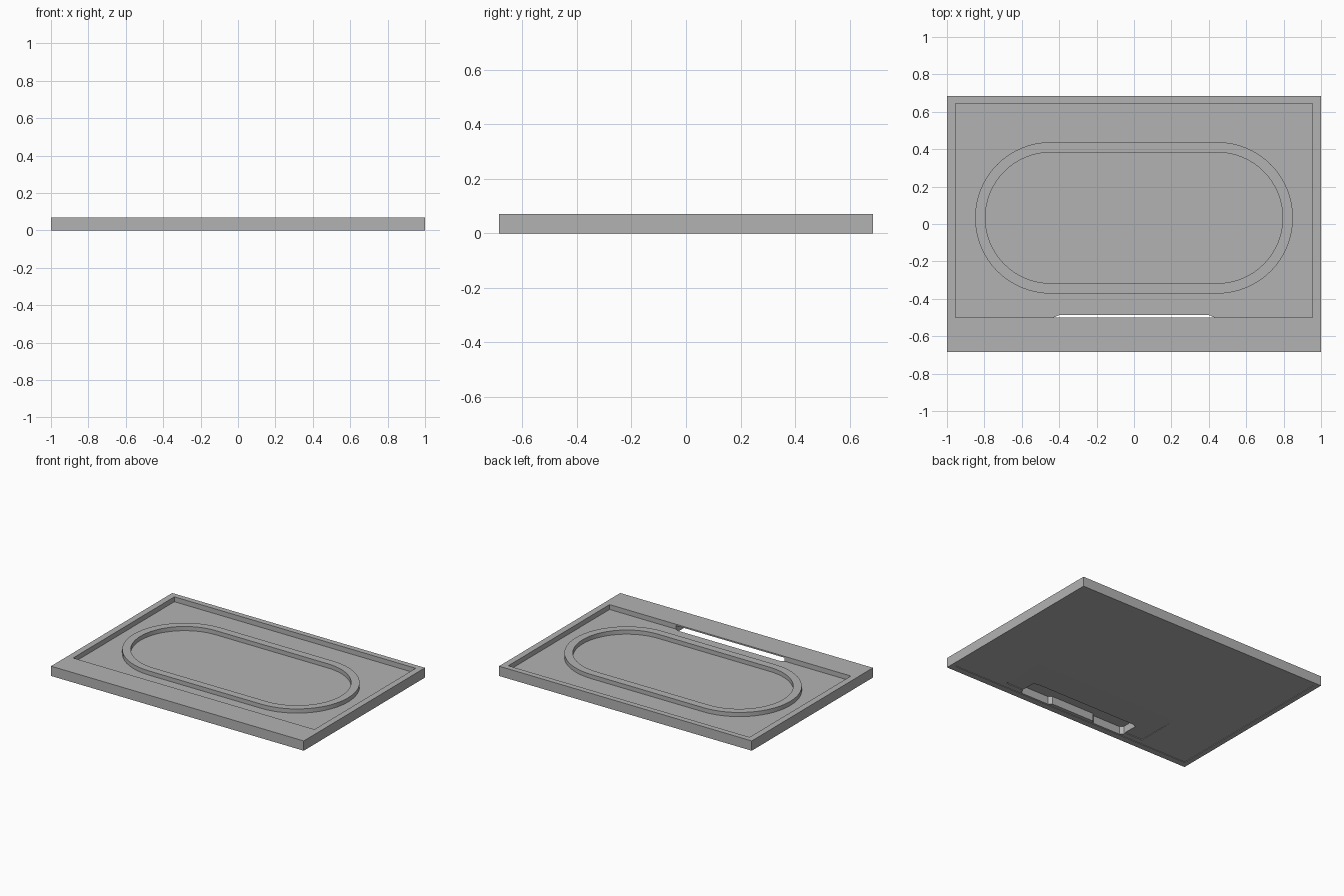
import bpy
import bmesh
import math

cube = bpy.data.objects.get("Cube")
if cube:
    bpy.data.objects.remove(cube, do_unlink=True)

grey = bpy.data.materials.new("mid grey")
grey.use_nodes = True
GREY = (0.45, 0.45, 0.45, 1)
grey.diffuse_color = GREY
grey.node_tree.nodes["Principled BSDF"].inputs["Base Color"].default_value = GREY


def prism(name, outline, low, high, axis="z"):
    """Extrude a closed outline along z, or a (y, z) outline along x."""
    bm = bmesh.new()

    def place(p, h):
        return (p[0], p[1], h) if axis == "z" else (h, p[0], p[1])

    bottom = [bm.verts.new(place(p, low)) for p in outline]
    top = [bm.verts.new(place(p, high)) for p in outline]
    bm.faces.new(bottom)
    bm.faces.new(top)
    n = len(outline)
    for i in range(n):
        j = (i + 1) % n
        bm.faces.new((bottom[i], bottom[j], top[j], top[i]))
    bmesh.ops.recalc_face_normals(bm, faces=bm.faces)
    mesh = bpy.data.meshes.new(name)
    bm.to_mesh(mesh)
    bm.free()
    mesh.materials.append(grey)
    obj = bpy.data.objects.new(name, mesh)
    bpy.context.collection.objects.link(obj)
    return obj


def rect(x, y0, y1):
    return [(-x, y0), (x, y0), (x, y1), (-x, y1)]


def stadium(half_x, radius, cy, steps=32):
    points = []
    for side, start in ((1, -math.pi / 2), (-1, math.pi / 2)):
        for i in range(steps + 1):
            a = start + math.pi * i / steps
            points.append((side * (half_x - radius) + radius * math.cos(a),
                           cy + radius * math.sin(a)))
    return points


def cut(target, cutter):
    mod = target.modifiers.new(cutter.name, "BOOLEAN")
    mod.operation = "DIFFERENCE"
    mod.solver = "EXACT"
    mod.object = cutter
    bpy.context.view_layer.objects.active = target
    bpy.ops.object.modifier_apply(modifier=mod.name)
    bpy.data.objects.remove(cutter, do_unlink=True)


TOP, FLOOR, UNDER = 0.07, 0.035, 0.004

# Tray body with a wide front border
tray = prism("tray_body", rect(1, -0.685, 0.685), 0, TOP)
cut(tray, prism("top_pocket", rect(0.955, -0.5, 0.645), FLOOR, TOP + 0.1))

# Shallow underside recess and the sloped relief leading to the handle
cut(tray, prism("under_recess", rect(0.965, -0.64, 0.65), -0.1, UNDER))
slope = [(-0.14, UNDER - 0.002), (-0.14, -0.05), (-0.6, -0.05), (-0.6, UNDER + 0.005)]
cut(tray, prism("under_slope", slope, -0.57, 0.57, axis="x"))

# Finger slot under the front border, opening into the pocket
half = [(0.17, -0.615), (0.19, -0.635), (0.41, -0.635), (0.43, -0.615),
        (0.43, -0.5), (0.4, -0.487)]
slot = half + [(-x, y) for x, y in reversed(half)]
cut(tray, prism("finger_slot", slot, -0.1, 0.06))

# Raised oval rim on the pocket floor
rim = prism("oval_rim", stadium(0.85, 0.405, 0.033), FLOOR - 0.002, 0.065)
cut(rim, prism("rim_opening", stadium(0.795, 0.35, 0.033), -0.1, 0.2))

# Smooth the curved walls while keeping every edge sharp
bpy.ops.object.select_all(action="DESELECT")
rim.select_set(True)
bpy.context.view_layer.objects.active = rim
bpy.ops.object.shade_smooth_by_angle(angle=math.radians(30))
